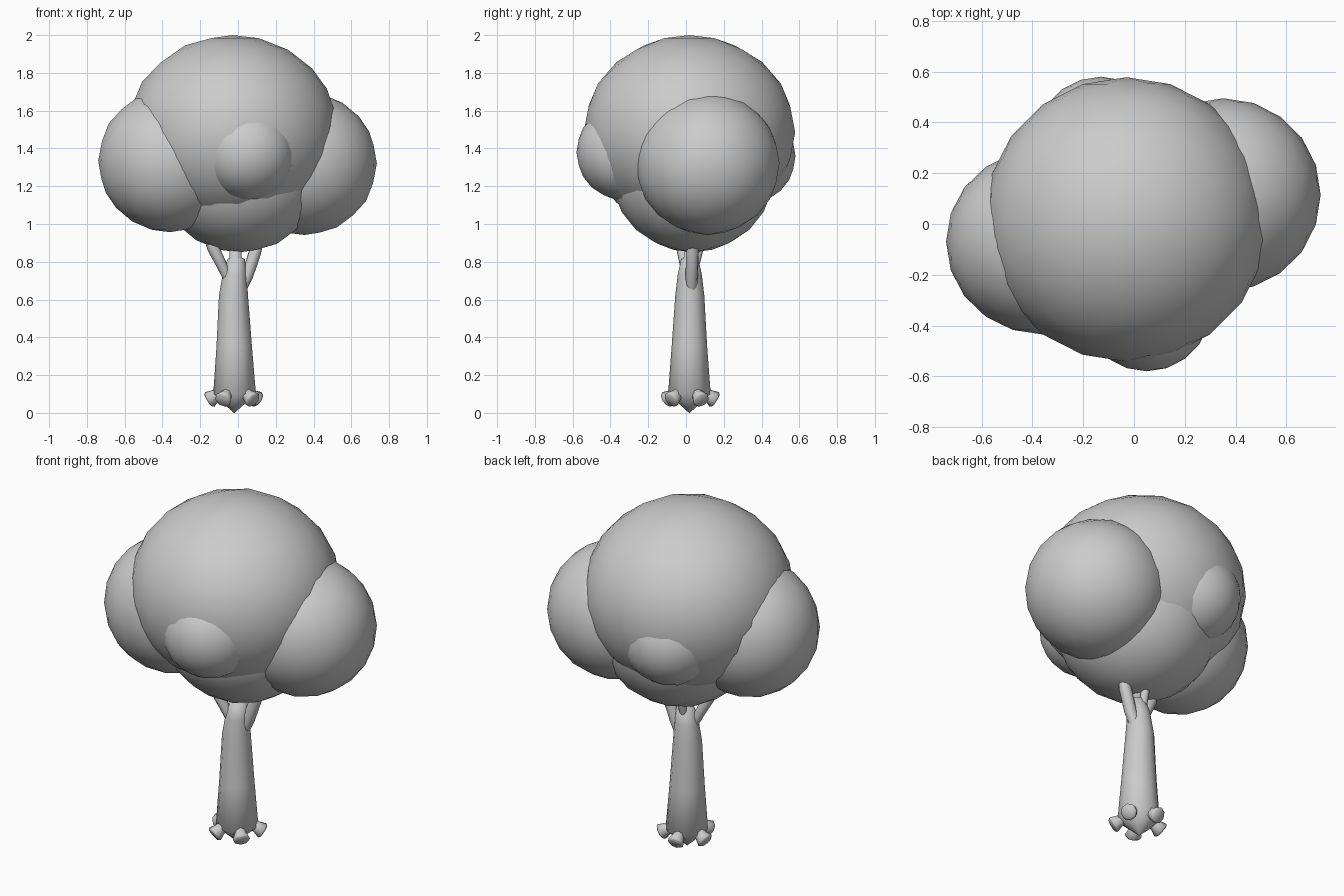
import bpy, bmesh, math
from mathutils import Vector

if "Cube" in bpy.data.objects:
    bpy.data.objects.remove(bpy.data.objects["Cube"])

grey = bpy.data.materials.new("plain grey")
grey.diffuse_color = (0.6, 0.6, 0.6, 1)
grey.use_nodes = True
grey.node_tree.nodes["Principled BSDF"].inputs["Base Color"].default_value = grey.diffuse_color


def finish(name, bm, angle):
    bmesh.ops.recalc_face_normals(bm, faces=bm.faces)
    me = bpy.data.meshes.new(name)
    bm.to_mesh(me)
    bm.free()
    me.materials.append(grey)
    ob = bpy.data.objects.new(name, me)
    bpy.context.collection.objects.link(ob)
    bpy.ops.object.select_all(action='DESELECT')
    ob.select_set(True)
    bpy.context.view_layer.objects.active = ob
    bpy.ops.object.shade_smooth_by_angle(angle=math.radians(angle))


def blob(name, centre, radii):
    bm = bmesh.new()
    bmesh.ops.create_icosphere(bm, subdivisions=3, radius=1)
    for v in bm.verts:
        v.co = Vector(c + r * k for c, r, k in zip(centre, radii, v.co))
    finish(name, bm, 60)


def tube(name, points, radii, sides, flat=False):
    """Rings swept along points; flat keeps every ring horizontal."""
    bm = bmesh.new()
    pts = [Vector(p) for p in points]
    rings = []
    for i, (p, r) in enumerate(zip(pts, radii)):
        d = Vector((0, 0, 1)) if flat else pts[min(i + 1, len(pts) - 1)] - pts[max(i - 1, 0)]
        q = d.to_track_quat('Z', 'Y')
        rings.append([bm.verts.new(p + q @ Vector((r * math.cos(a), r * math.sin(a), 0)))
                      for a in (2 * math.pi * k / sides for k in range(sides))])
    for a, b in zip(rings, rings[1:]):
        for k in range(sides):
            n = (k + 1) % sides
            bm.faces.new((a[k], a[n], b[n], b[k]))
    bm.faces.new(rings[0])
    bm.faces.new(rings[-1])
    finish(name, bm, 80)


# foliage: large crown, lower mass, two side masses, two small bumps
blob("main_crown", (-0.03, 0.018, 1.485), (0.56, 0.56, 0.515))
blob("lower_crown", (0.01, 0.035, 1.28), (0.44, 0.435, 0.43))
blob("left_crown", (-0.36, -0.07, 1.335), (0.38, 0.365, 0.378))
blob("right_crown", (0.352, 0.115, 1.32), (0.383, 0.38, 0.378))
blob("front_bump", (0.05, -0.325, 1.38), (0.255, 0.255, 0.255))
blob("back_bump", (-0.13, 0.325, 1.36), (0.26, 0.255, 0.255))

# trunk, with a pointed underside and a narrow neck into the crown
tube("trunk",
     [(-0.02, 0.018, 0.0), (-0.018, 0.018, 0.10), (-0.02, 0.018, 0.35),
      (-0.024, 0.02, 0.62), (-0.018, 0.02, 0.73), (-0.01, 0.02, 0.815),
      (-0.012, 0.02, 0.82), (-0.015, 0.02, 0.92)],
     [0.002, 0.113, 0.094, 0.077, 0.064, 0.046, 0.032, 0.03], 12, flat=True)

# branches
tube("right_branch", [(0.015, 0.03, 0.65), (0.05, 0.03, 0.73), (0.09, 0.035, 0.85),
                      (0.105, 0.038, 0.9)], [0.03, 0.033, 0.033, 0.028], 10)
tube("left_branch", [(-0.04, 0.01, 0.68), (-0.085, -0.005, 0.78), (-0.13, -0.02, 0.87),
                     (-0.145, -0.025, 0.9)], [0.022, 0.028, 0.032, 0.027], 10)
tube("back_branch", [(-0.02, 0.035, 0.74), (-0.02, 0.06, 0.82), (-0.02, 0.078, 0.9)],
     [0.022, 0.022, 0.022], 10)

# five flared root stubs around the base
for i in range(5):
    a = math.radians(-45 + 72 * i)
    path = [(-0.018 + r * math.cos(a), 0.018 + r * math.sin(a), z)
            for r, z in ((0.06, 0.12), (0.105, 0.09), (0.134, 0.071), (0.142, 0.066))]
    tube("root_%d" % (i + 1), path, [0.028, 0.034, 0.046, 0.036], 8)
